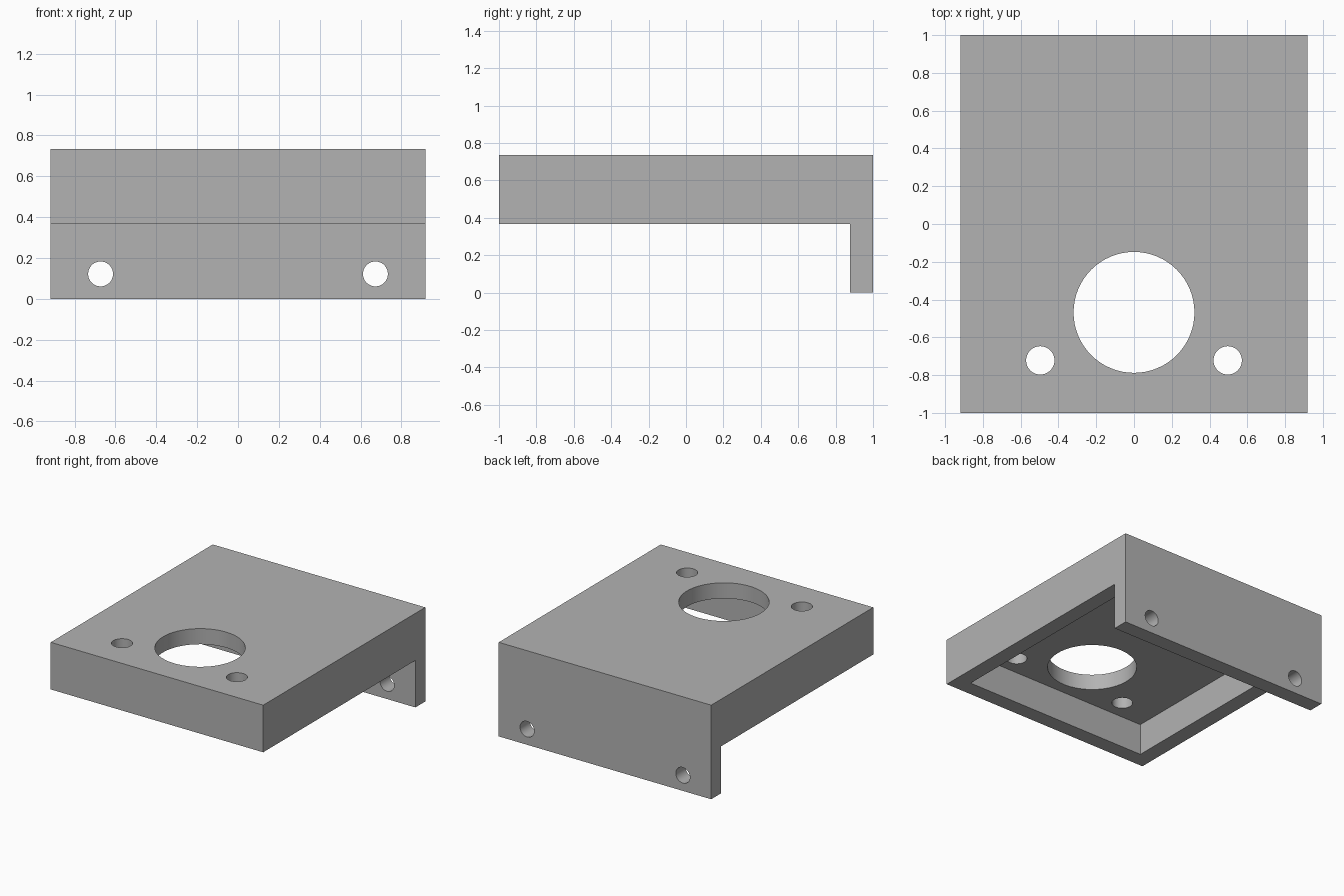
import bpy
import bmesh
import math
from mathutils import Matrix, Vector

default = bpy.data.objects.get("Cube")
if default:
    bpy.data.objects.remove(default, do_unlink=True)

# Main dimensions
HALF_W, HALF_L, HEIGHT = 0.918, 1.0, 0.735
RIM_Z = 0.367
WALL = 0.122
INNER_Y = HALF_L - WALL

grey = bpy.data.materials.new("plain grey")
grey.use_nodes = True
colour = (0.45, 0.45, 0.45, 1)
grey.diffuse_color = colour
grey.node_tree.nodes["Principled BSDF"].inputs["Base Color"].default_value = colour


def make_object(name, bm):
    bmesh.ops.recalc_face_normals(bm, faces=bm.faces)
    mesh = bpy.data.meshes.new(name)
    bm.to_mesh(mesh)
    bm.free()
    mesh.materials.append(grey)
    obj = bpy.data.objects.new(name, mesh)
    bpy.context.collection.objects.link(obj)
    return obj


def box(name, low, high):
    low, high = Vector(low), Vector(high)
    bm = bmesh.new()
    place = Matrix.Translation((low + high) / 2) @ Matrix.Diagonal((high - low).to_4d())
    bmesh.ops.create_cube(bm, size=1, matrix=place)
    return make_object(name, bm)


def drill(name, radius, depth, centre, along_y=False):
    bm = bmesh.new()
    turn = Matrix.Rotation(math.pi / 2 if along_y else 0, 4, "X")
    bmesh.ops.create_cone(bm, cap_ends=True, segments=64, radius1=radius, radius2=radius,
                          depth=depth, matrix=Matrix.Translation(centre) @ turn)
    return make_object(name, bm)


# L-shaped body: thick slab with a flange hanging down at the back
profile = [(-HALF_L, RIM_Z), (INNER_Y, RIM_Z), (INNER_Y, 0),
           (HALF_L, 0), (HALF_L, HEIGHT), (-HALF_L, HEIGHT)]
bm = bmesh.new()
side = bm.faces.new([bm.verts.new((-HALF_W, y, z)) for y, z in profile])
extruded = bmesh.ops.extrude_face_region(bm, geom=[side])["geom"]
bmesh.ops.translate(bm, vec=(2 * HALF_W, 0, 0),
                    verts=[v for v in extruded if isinstance(v, bmesh.types.BMVert)])
body = make_object("mounting_bracket", bm)

# Hollow underside, large opening, and mirrored pairs of screw holes
inner_x = HALF_W - WALL
cutters = [
    box("underside_pocket", (-inner_x, -INNER_Y, 0.1), (inner_x, INNER_Y, HEIGHT - WALL)),
    drill("large_opening", 0.32, 0.6, (0, -0.468, HEIGHT)),
]
for s in (-1, 1):
    cutters.append(drill("top_hole", 0.075, 0.6, (s * 0.496, -0.722, HEIGHT)))
    cutters.append(drill("flange_hole", 0.061, 0.6, (s * 0.673, HALF_L, WALL), True))

bpy.context.view_layer.objects.active = body
for cutter in cutters:
    cutter.hide_render = True
    mod = body.modifiers.new(cutter.name, "BOOLEAN")
    mod.operation = "DIFFERENCE"
    mod.solver = "EXACT"
    mod.object = cutter
    bpy.ops.object.modifier_apply(modifier=mod.name)
    bpy.data.objects.remove(cutter, do_unlink=True)

# Smooth hole walls with sharp edges elsewhere
bpy.ops.object.select_all(action="DESELECT")
body.select_set(True)
bpy.ops.object.shade_smooth_by_angle(angle=math.radians(30))
